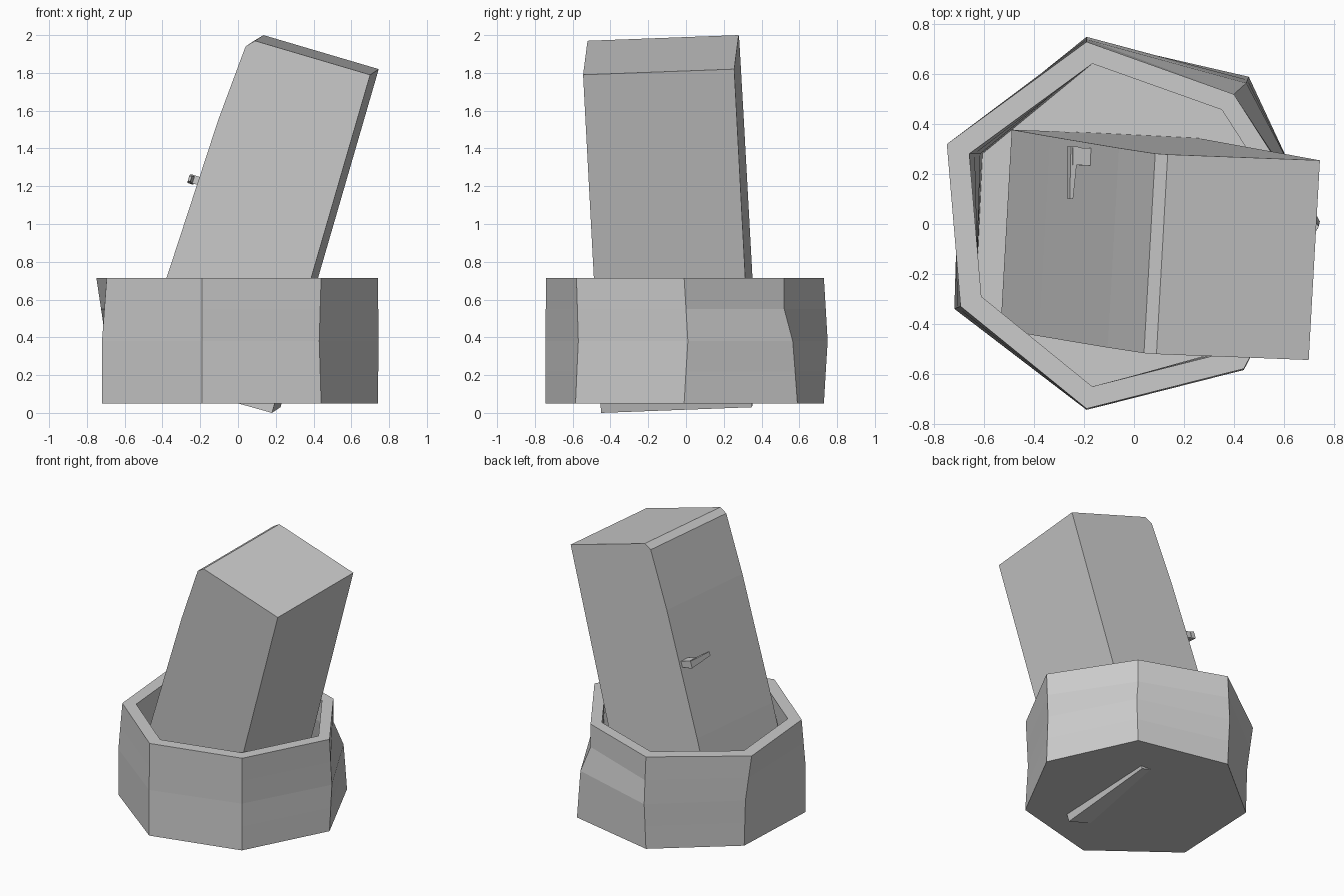
import bpy, bmesh
from mathutils import Vector

if "Cube" in bpy.data.objects:
    bpy.data.objects.remove(bpy.data.objects["Cube"])


def make_object(name, verts, faces):
    mesh = bpy.data.meshes.new(name)
    mesh.from_pydata([tuple(v) for v in verts], [], faces)
    bm = bmesh.new()
    bm.from_mesh(mesh)
    bmesh.ops.recalc_face_normals(bm, faces=bm.faces)
    bm.to_mesh(mesh)
    bm.free()
    ob = bpy.data.objects.new(name, mesh)
    bpy.context.collection.objects.link(ob)
    return ob


def loft(name, rings):
    """Skin equal-length rings and cap both ends."""
    n = len(rings[0])
    verts = [v for r in rings for v in r]
    faces = [list(range(n)), [(len(rings) - 1) * n + i for i in range(n)]]
    for k in range(len(rings) - 1):
        for i in range(n):
            j = (i + 1) % n
            faces.append((k * n + i, k * n + j, (k + 1) * n + j, (k + 1) * n + i))
    return make_object(name, verts, faces)


# Seven-sided hollow base: irregular bottom, middle and top outlines
bottom = [(.74, -.01), (.46, .59), (-.19, .73), (-.69, .32), (-.72, -.34), (-.19, -.745), (.44, -.585)]
middle = [(.745, .01), (.45, .565), (-.19, .75), (-.70, .32), (-.72, -.34), (-.19, -.745), (.43, -.57)]
top = [(.74, -.01), (.40, .52), (-.19, .73), (-.75, .32), (-.695, -.33), (-.19, -.74), (.44, -.58)]


def blend(a, b, t):
    return [tuple(Vector(p).lerp(Vector(q), t)) for p, q in zip(a, b)]


upper = blend(middle, top, .5)
upper[1] = top[1]
levels = [(.05, bottom), (.22, blend(bottom, middle, .5)), (.38, middle), (.55, upper), (.715, top)]
outer = [[(x, y, z) for x, y in ring] for z, ring in levels]
inner = [[(x * .88, y * .88, max(z, .14)) for x, y in ring] for z, ring in reversed(levels)]
loft("hollow_base", outer + inner)

# Leaning cabinet: side profile (x, z) swept along its depth
profile = [(.18, 0), (.70, 1.79), (.09, 1.97), (.04, 1.94), (-.105, 1.55), (-.38, .71), (-.535, .2)]
depth = Vector((.045, .80, .03))
front = [Vector((x, -.45 - .053 * z - .05 * (x - .18 - .29 * z), z)) for x, z in profile]
loft("leaning_cabinet", [front, [p + depth for p in front]])


# Door handle: short stem and tapered lever
def bar(name, start, end, out0, up0, out1, up1):
    out, up = Vector((-.95, .03, .31)), Vector((.31, 0, .95))
    rings = []
    for c, a, b in ((start, out0, up0), (end, out1, up1)):
        rings.append([Vector(c) + out * s * a + up * t * b
                      for s, t in ((-1, -1), (1, -1), (1, 1), (-1, 1))])
    return loft(name, rings)


bar("handle_stem", (-.20, .235, 1.225), (-.20, .305, 1.225), .055, .022, .055, .022)
bar("handle_lever", (-.245, .31, 1.235), (-.255, .10, 1.24), .016, .024, .007, .014)
